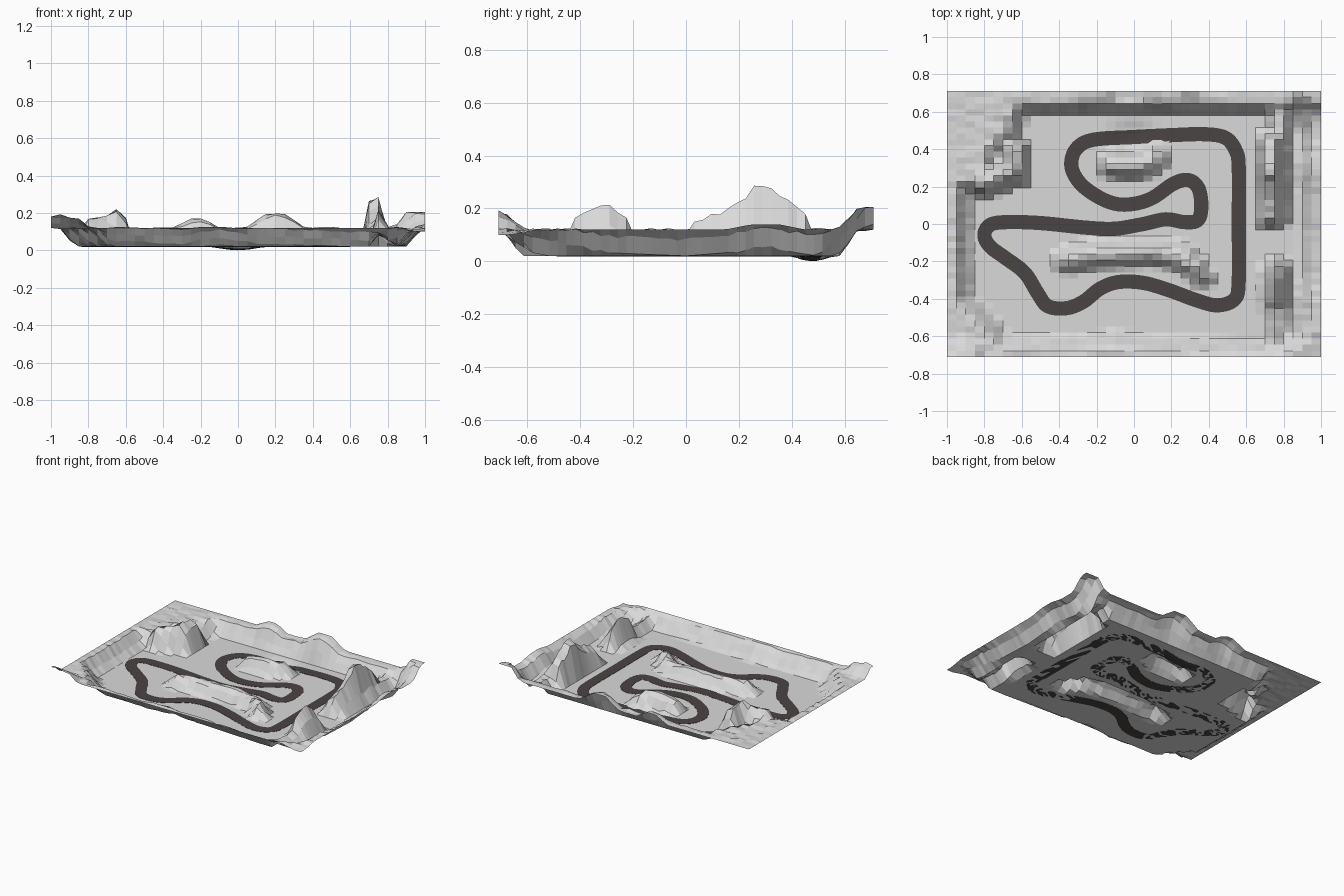
import bpy, bmesh, math, random
from mathutils import Vector
from mathutils.bvhtree import BVHTree
from mathutils.geometry import intersect_point_line

if "Cube" in bpy.data.objects:
    bpy.data.objects.remove(bpy.data.objects["Cube"])

random.seed(4)
HX, HY, FLOOR = 1.0, 0.71, 0.02


def material(name, rgb):
    m = bpy.data.materials.new(name)
    m.diffuse_color = (*rgb, 1)
    m.use_nodes = True
    m.node_tree.nodes["Principled BSDF"].inputs["Base Color"].default_value = m.diffuse_color
    return m


def make_object(name, bm, mat):
    me = bpy.data.meshes.new(name)
    bm.to_mesh(me)
    bm.free()
    me.materials.append(mat)
    ob = bpy.data.objects.new(name, me)
    bpy.context.collection.objects.link(ob)
    return ob


def seg_dist(p, a, b):
    """Distance to a segment and the position along it."""
    q, t = intersect_point_line(p, a, b)
    t = min(1, max(0, t))
    return (p - a.lerp(b, t)).length, t


# Outline of the flat valley floor; the rim climbs outside it
valley = [Vector(p) for p in [
    (-.58, .582), (-.62, .47), (-.70, .36), (-.73, .17), (-.87, .15), (-.87, -.38),
    (-.80, -.44), (-.72, -.53), (-.68, -.59), (-.3, -.60), (-.1, -.57), (.1, -.60), (.5, -.61),
    (.74, -.62), (.84, -.58), (.89, -.3), (.90, 0), (.88, .3), (.90, .5), (.84, .582)]]

# Flat-topped ridges: path of (x, y, height), half width of the top, slope width
ridges = [
    ([(.74, .05, .15), (.74, .12, .175), (.74, .22, .23), (.73, .27, .28), (.73, .32, .28),
      (.74, .37, .23), (.73, .42, .21)], .025, .055),
    ([(.78, .45, .11), (.77, .68, .12)], .01, .045),
    ([(.76, -.24, .17), (.76, -.29, .21), (.76, -.34, .21), (.76, -.40, .18), (.76, -.44, .09)], .015, .05),
    ([(.77, -.44, .09), (.76, -.65, .10)], .01, .045),
    ([(-.80, .22, .17), (-.70, .26, .18), (-.64, .28, .22), (-.63, .38, .20)], .02, .055),
    ([(-.12, .32, .11), (-.05, .31, .11), (.06, .32, .12), (.11, .36, .10)], .02, .055),
    ([(-.35, -.19, .10), (-.2, -.16, .10), (.1, -.15, .10), (.27, -.17, .09)], .02, .055),
    ([(.2, -.17, .08), (.33, -.23, .12), (.36, -.28, .10)], .01, .05)]

# Bumps standing on the rim: x, y, extra height, radius
bumps = [(-.22, .71, .05, .12), (.2, .71, .075, .16), (1, .71, .09, .14), (.92, .71, .06, .09),
         (-1, -.71, .06, .09), (-.89, -.71, .055, .1), (1, -.71, -.02, .15), (1, .3, .02, .15)]


def inside(p):
    hit = False
    for a, b in zip(valley, valley[1:] + valley[:1]):
        if (a.y > p.y) != (b.y > p.y) and p.x < a.x + (p.y - a.y) / (b.y - a.y) * (b.x - a.x):
            hit = not hit
    return hit


def height(x, y):
    p = Vector((x, y))
    z = FLOOR
    if not inside(p):
        d = min(seg_dist(p, a, b)[0] for a, b in zip(valley, valley[1:] + valley[:1]))
        z += 0.1 * min(1, d / (.065 if y > .4 else .08))
        for bx, by, h, r in bumps:
            z += h * min(1, 1.5 * max(0, 1 - math.hypot(x - bx, y - by) / r))
        z = min(z, .205)
    for path, top, slope in ridges:
        for a, b in zip(path, path[1:]):
            d, t = seg_dist(p, Vector(a[:2]), Vector(b[:2]))
            h = a[2] + (b[2] - a[2]) * t - FLOOR
            z = max(z, FLOOR + h * max(0, min(1, 1 - (d - top) / slope)) ** .75)
    # shallow dip under the back straight
    return z - 0.018 * max(0, 1 - (x / .13) ** 2) * max(0, 1 - ((y - .48) / .08) ** 2)


# Terrain sheet
bm = bmesh.new()
bmesh.ops.create_grid(bm, x_segments=40, y_segments=44, size=1)
for v in bm.verts:
    x, y = v.co.x * HX, v.co.y * HY
    z = height(x, y)
    if z > FLOOR + .015 and abs(x) < .99 and abs(y) < .7:
        z += random.uniform(-.006, .006)
    v.co = (x, y, z)
ground = BVHTree.FromBMesh(bm)
make_object("terrain", bm, material("stone grey", (.70, .70, .70)))

# Race track: thin closed slab through the centre points, sunk into the ground here and there
centre = [Vector(p) for p in [
    (.56, .3), (.56, 0), (.56, -.3), (.54, -.40), (.45, -.435), (.34, -.41), (.19, -.355),
    (.05, -.315), (-.08, -.31), (-.18, -.345), (-.27, -.415), (-.36, -.45), (-.46, -.44),
    (-.515, -.37), (-.585, -.26), (-.69, -.18), (-.77, -.12), (-.80, -.06), (-.77, -.005),
    (-.68, .01), (-.5, .005), (-.25, -.02), (-.1, -.025), (.05, 0), (.17, .025), (.27, .01),
    (.34, .02), (.36, .09), (.345, .19), (.29, .235), (.21, .215), (.1, .14), (0, .108),
    (-.1, .108), (-.2, .15), (-.29, .22), (-.335, .31), (-.31, .4), (-.22, .45), (0, .465),
    (.2, .475), (.38, .48), (.49, .46), (.545, .39)]]
STEPS, HALF, LANES = 6, .038, (1, .5, 0, -.5, -1)
n = len(centre)
line = []
for i in range(n):
    a, b, c, d = (centre[(i + k) % n] for k in (-1, 0, 1, 2))
    for s in range(STEPS):
        t = s / STEPS
        line.append(.5 * (2 * b + (c - a) * t + (2 * a - 5 * b + 4 * c - d) * t * t
                          + (3 * b - a - 3 * c + d) * t ** 3))
bm = bmesh.new()
rings = []
for i, p in enumerate(line):
    t = (line[(i + 1) % len(line)] - line[i - 1]).normalized()
    side = Vector((-t.y, t.x)) * HALF
    # these stretches lie wholly below the ground sheet
    sunk = abs(p.x) < .2 and .1 < p.y < .2 or -.45 < p.x < .2 and p.y < -.3 or abs(p.x) < .12 and p.y > .4
    top, bottom = [], []
    for k in LANES:
        q = p + side * k
        z = min(ground.ray_cast(Vector((q.x, q.y, 1)), Vector((0, 0, -1)))[0].z, FLOOR + .002)
        low = -.0015 if sunk else random.choice((-.0015, .001))
        top.append(bm.verts.new((q.x, q.y, z + .002)))
        bottom.append(bm.verts.new((q.x, q.y, z + low)))
    rings.append(top + bottom[::-1])
for r, q in zip(rings, rings[1:] + rings[:1]):
    for j in range(len(r)):
        m = (j + 1) % len(r)
        bm.faces.new((r[j], r[m], q[m], q[j]))
bmesh.ops.recalc_face_normals(bm, faces=bm.faces)
make_object("race_track", bm, material("dark asphalt", (.068, .058, .056)))
